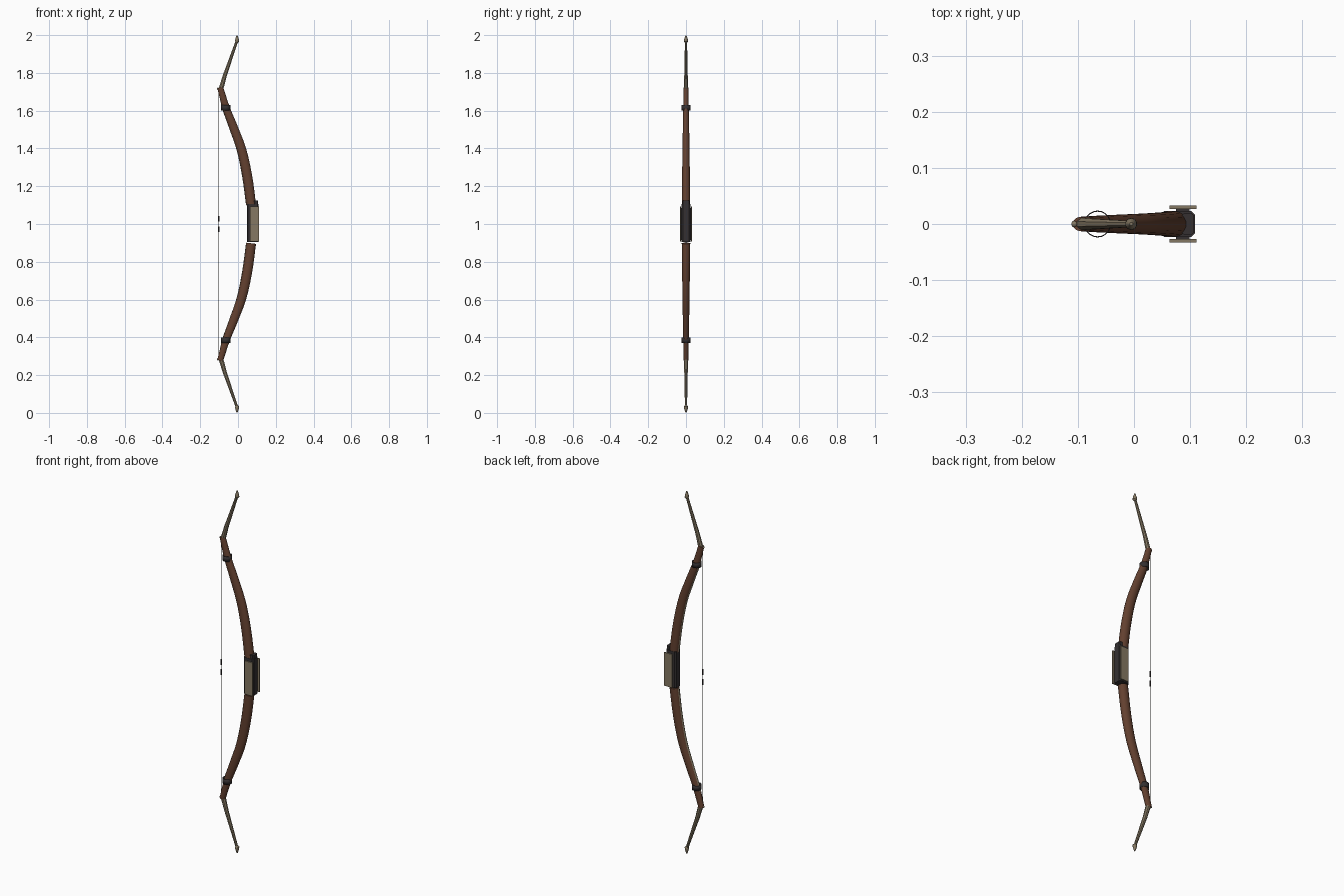
import bpy, bmesh, math
from mathutils import Vector

if "Cube" in bpy.data.objects:
    bpy.data.objects.remove(bpy.data.objects["Cube"])


def material(name, rgb):
    m = bpy.data.materials.new(name)
    m.diffuse_color = (*rgb, 1)
    m.use_nodes = True
    m.node_tree.nodes["Principled BSDF"].inputs["Base Color"].default_value = m.diffuse_color
    return m


WOOD = material("brown wood", (0.125, 0.052, 0.029))
BONE = material("pale horn", (0.235, 0.19, 0.125))
DARK = material("dark leather", (0.035, 0.03, 0.031))
CORD = material("string grey", (0.09, 0.085, 0.075))


def finish(name, bm, mat, mirror=False, smooth=True):
    """Object with its origin at mid height, optionally mirrored top to bottom."""
    bmesh.ops.recalc_face_normals(bm, faces=bm.faces)
    me = bpy.data.meshes.new(name)
    bm.to_mesh(me)
    bm.free()
    me.materials.append(mat)
    ob = bpy.data.objects.new(name, me)
    bpy.context.collection.objects.link(ob)
    ob.location.z = 1
    if mirror:
        mod = ob.modifiers.new("mirror", 'MIRROR')
        mod.use_axis = (False, False, True)
        mod.use_mirror_merge = False
    if smooth:
        bpy.ops.object.select_all(action='DESELECT')
        ob.select_set(True)
        bpy.context.view_layer.objects.active = ob
        bpy.ops.object.shade_smooth_by_angle(angle=math.radians(40))
    return ob


def spline(rows, steps):
    """Catmull-Rom through rows of numbers."""
    p = [Vector(r) for r in rows]
    p = [2 * p[0] - p[1]] + p + [2 * p[-1] - p[-2]]
    out = []
    for i in range(1, len(p) - 2):
        a, b, c, d = p[i - 1:i + 3]
        for k in range(steps):
            t = k / steps
            out.append(0.5 * (2 * b + (c - a) * t + (2 * a - 5 * b + 4 * c - d) * t * t
                              + (3 * b - a - 3 * c + d) * t ** 3))
    return out + [p[-2]]


def sweep(rows, sides, offset=0.0):
    """Elliptic tube in the xz plane; rows are (x, z, half depth, half width)."""
    bm = bmesh.new()
    rings = []
    for i, (x, z, rx, ry) in enumerate(rows):
        a, b = rows[max(i - 1, 0)], rows[min(i + 1, len(rows) - 1)]
        t = Vector((b[0] - a[0], b[1] - a[1])).normalized()
        n = Vector((t.y, -t.x))
        ring = []
        for k in range(sides):
            ang = 2 * math.pi * (k + 0.5) / sides
            s = math.cos(ang) * rx + offset * (rows[i][2])
            ring.append(bm.verts.new((x + n.x * s, math.sin(ang) * ry, z + n.y * s)))
        rings.append(ring)
    for r, q in zip(rings, rings[1:]):
        for k in range(sides):
            j = (k + 1) % sides
            bm.faces.new((r[k], r[j], q[j], q[k]))
    bm.faces.new(rings[0])
    bm.faces.new(rings[-1])
    return bm


def box(name, lo, hi, mat, bevel=0.0):
    bm = bmesh.new()
    bmesh.ops.create_cube(bm, size=1)
    for v in bm.verts:
        v.co = [(l + h) / 2 + c * (h - l) for l, h, c in zip(lo, hi, v.co)]
    if bevel:
        es = [e for e in bm.edges if abs(e.verts[0].co.z - e.verts[1].co.z) > 0.01]
        bmesh.ops.bevel(bm, geom=es, offset=bevel, segments=1, affect='EDGES')
    return finish(name, bm, mat, smooth=False)


# Curved wooden limbs (heights measured from the middle)
limb = spline([(0.070, 0.102, 0.026, 0.023),
               (0.050, 0.25, 0.026, 0.021),
               (0.020, 0.39, 0.025, 0.019),
               (-0.023, 0.51, 0.023, 0.017),
               (-0.063, 0.615, 0.020, 0.015),
               (-0.094, 0.722, 0.016, 0.013)], 5)
finish("limbs", sweep(limb, 16), WOOD, mirror=True)

# Narrow horn strip along the string side of each limb
strip = [(x - rx * 0.97, z, 0.003, 0.007) for x, z, rx, ry in limb]
finish("limb_belly_strips", sweep(strip[:-4], 6), BONE, mirror=True)

# Straight rigid tips
tip = [(-0.093, 0.705, 0.014, 0.012), (-0.070, 0.785, 0.0115, 0.010),
       (-0.005, 0.972, 0.007, 0.006)]
finish("limb_tips", sweep(tip, 8), BONE, mirror=True)

# Pointed knobs at the ends
knob = [(-0.006, 0.960, 0.006, 0.006), (-0.005, 0.967, 0.011, 0.011),
        (-0.005, 0.978, 0.010, 0.010), (-0.005, 0.999, 0.003, 0.003)]
finish("tip_knobs", sweep(knob, 10), BONE, mirror=True)

# Open bands round the limbs
bm = bmesh.new()
bmesh.ops.create_cone(bm, cap_ends=False, segments=20, radius1=0.024, radius2=0.024, depth=0.028)
bmesh.ops.translate(bm, verts=bm.verts, vec=(-0.065, 0, 0.615))
band = finish("limb_bands", bm, DARK, mirror=True)
wall = band.modifiers.new("wall", 'SOLIDIFY')
wall.thickness = 0.002

# String, its end loops and nocking wraps
finish("string", sweep([(-0.102, -0.72, 0.0016, 0.0016), (-0.102, 0.72, 0.0016, 0.0016)], 8), CORD)
bm = bmesh.new()
bmesh.ops.create_uvsphere(bm, u_segments=10, v_segments=6, radius=0.006)
bmesh.ops.translate(bm, verts=bm.verts, vec=(-0.106, 0, 0.716))
finish("string_loops", bm, BONE, mirror=True)
for name, z0, z1 in (("upper_nock_wrap", 0.012, 0.042), ("lower_nock_wrap", -0.042, -0.012)):
    finish(name, sweep([(-0.102, z0, 0.004, 0.004), (-0.102, z1, 0.004, 0.004)], 8), DARK)

# Grip block, side plates with spacers, and arrow rest
box("grip", (0.047, -0.023, -0.095), (0.109, 0.023, 0.105), DARK, 0.007)
for side, s in (("front", -1), ("back", 1)):
    for part, a, b, x0, x1, h, m in (("spacer", 0.022, 0.028, 0.075, 0.099, 0.085, DARK),
                                     ("plate", 0.027, 0.033, 0.063, 0.111, 0.092, BONE)):
        y0, y1 = sorted((s * a, s * b))
        box(f"{side}_grip_{part}", (x0, y0, -h), (x1, y1, h), m)
box("arrow_rest", (0.085, -0.019, 0.10), (0.107, 0.019, 0.125), DARK, 0.004)
